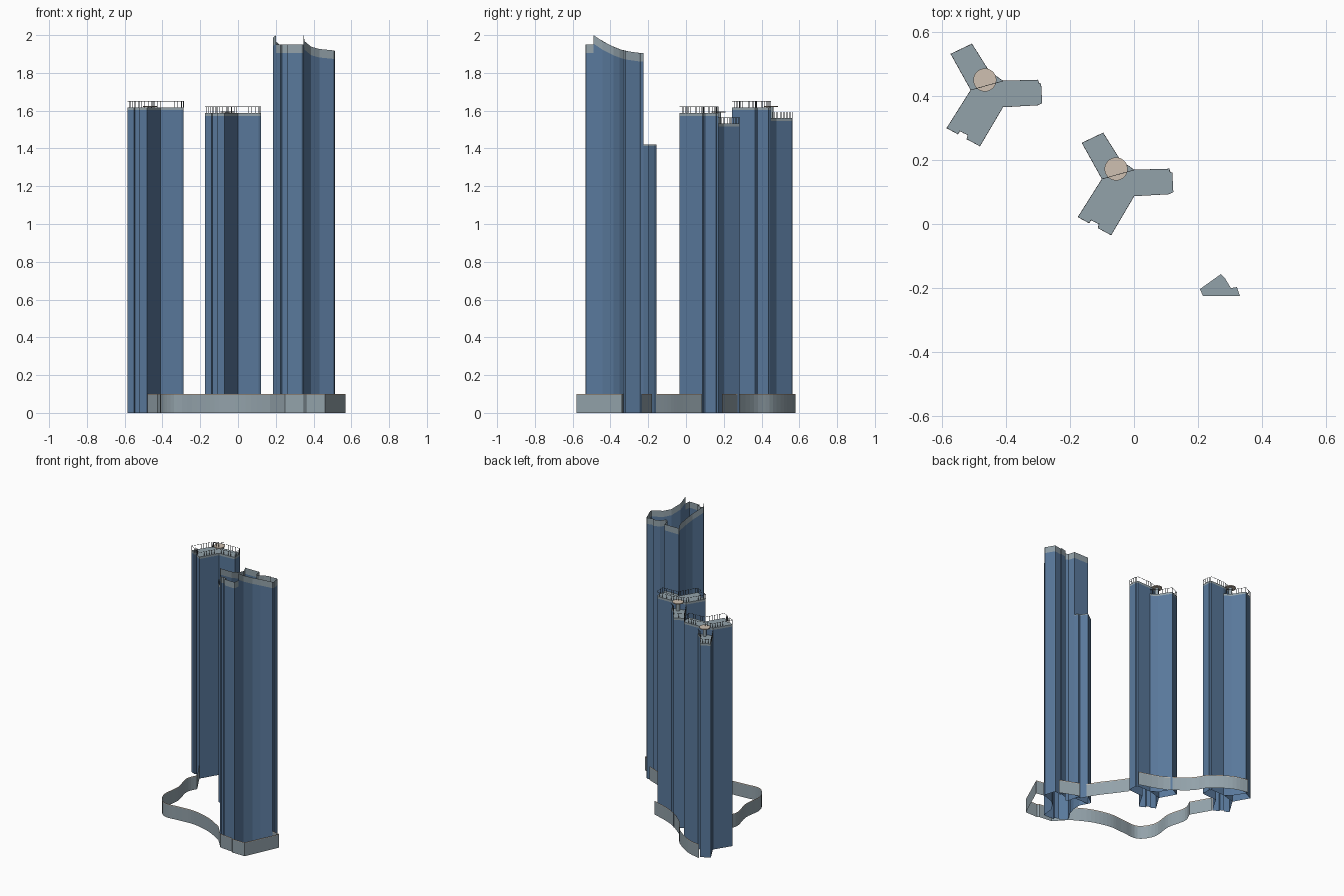
import bpy
import bmesh
from mathutils import Matrix, Vector

cube = bpy.data.objects.get("Cube")
if cube:
    bpy.data.objects.remove(cube)

UNIT = 1 / 320  # plan outlines are drawn in this step


def material(name, rgb):
    mat = bpy.data.materials.new(name)
    mat.use_nodes = True
    mat.diffuse_color = (*rgb, 1)
    mat.node_tree.nodes["Principled BSDF"].inputs["Base Color"].default_value = (*rgb, 1)
    return mat


BLUE = material("blue_glass", (0.1, 0.19, 0.33))
GREY = material("pale_grey", (0.29, 0.36, 0.4))
TAN = material("warm_tan", (0.62, 0.53, 0.44))
DARK = material("dark_metal", (0.06, 0.07, 0.08))


def finish(name, bm, *mats):
    mesh = bpy.data.meshes.new(name)
    bm.to_mesh(mesh)
    bm.free()
    for mat in mats:
        mesh.materials.append(mat)
    obj = bpy.data.objects.new(name, mesh)
    bpy.context.collection.objects.link(obj)
    return obj


def place(outline, centre):
    return [(centre[0] + x * UNIT, centre[1] + y * UNIT) for x, y in outline]


def shell(name, points, levels, mats, closed=True, cap=False):
    """Vertical walls along points; each level is a function of the point."""
    bm = bmesh.new()
    columns = [[bm.verts.new((*p, level(p))) for level in levels] for p in points]
    following = columns[1:] + (columns[:1] if closed else [])
    for a, b in zip(columns, following):
        for i in range(len(levels) - 1):
            face = bm.faces.new((a[i + 1], b[i + 1], b[i], a[i]))
            face.material_index = i
    if cap:
        top = bm.faces.new([c[-1] for c in reversed(columns)])
        top.material_index = len(levels) - 2
    return finish(name, bm, *mats)


def flat(z):
    return lambda p: z


def bar(bm, start, end, width=0.0016):
    """Thin square rod between two points."""
    start, end = Vector(start), Vector(end)
    along = end - start
    turn = along.to_track_quat("Z", "Y").to_matrix().to_4x4()
    size = Matrix.Diagonal((width, width, along.length, 1))
    bmesh.ops.create_cube(bm, size=1, matrix=Matrix.Translation((start + end) / 2) @ turn @ size)


def railing(name, points, z, closed, height=0.032, spacing=0.018):
    bm = bmesh.new()
    ends = points[1:] + (points[:1] if closed else [])
    for a, b in zip(points, ends):
        a, b = Vector((*a, z)), Vector((*b, z))
        up = Vector((0, 0, height))
        bar(bm, a + up, b + up)
        count = max(1, round((b - a).length / spacing))
        for i in range(count):
            foot = a.lerp(b, i / count)
            bar(bm, foot, foot + up)
    finish(name, bm, DARK)


def cylinder(name, centre, radius, bottom, top, mat):
    bm = bmesh.new()
    middle = Matrix.Translation((*centre, (bottom + top) / 2))
    bmesh.ops.create_cone(bm, cap_ends=True, segments=32, radius1=radius,
                          radius2=radius, depth=top - bottom, matrix=middle)
    finish(name, bm, mat)


# Twin towers: two long wings, one lower back wing, railings and a round pad
MAIN = [(-14, -10), (18, -1), (53, 0), (54, -3), (56, -4), (57, -23), (53, -25),
        (18, -27), (-5, -66), (-18, -59), (-17, -55), (-25, -51), (-27, -54), (-38, -48)]
BACK = [(-14, -10), (-34, 26), (-13, 36), (4, 9), (18, -1)]


def twin_tower(name, centre, roof):
    for part, outline, drop, closed in (("main", MAIN, 0, True), ("back_wing", BACK, 0.057, False)):
        points = place(outline, centre)
        z = roof - drop
        shell(f"{name}_{part}", points, [flat(0), flat(z - 0.015), flat(z)],
              (BLUE, GREY), closed, cap=True)
        railing(f"{name}_{part}_railing", points, z, closed)
    cylinder(f"{name}_pad_mast", centre, 0.012, roof - 0.057, roof + 0.002, GREY)
    cylinder(f"{name}_round_pad", centre, 0.036, roof + 0.002, roof + 0.008, TAN)


twin_tower("rear_tower", (-0.466, 0.45), 1.618)
twin_tower("middle_tower", (-0.056, 0.172), 1.588)

# Tall tower: hollow shell with a sweeping crown
TALL_CENTRE = (0.331, -0.344)
TALL = [(0, 38), (3, 22), (9, 19), (18, 29), (33, 33), (33, 30), (49, 33), (51, 31),
        (58, 8), (57, 5), (32, -3), (18, -13), (7, -31), (4, -59), (1, -60), (-22, -59),
        (-21, -54), (-31, -51), (-34, -54), (-46, -42), (-47, -38), (-34, -17),
        (-29, 0), (-28, 21), (-37, 38)]
LOW_WING = [(-37, 38), (-40, 45), (-19, 60), (-15, 56), (-9, 46), (-3, 47), (0, 38)]
STEP_Y = -0.49


def crown(p):
    if p[1] < STEP_Y:
        return 1.95
    t = min((p[1] - STEP_Y) / 0.26, 1)
    return 2 - 0.095 * (1 - (1 - t) ** 2)


def split_at_step(points):
    """Add a pair of points where an edge crosses the crown step."""
    result = []
    for a, b in zip(points, points[1:] + points[:1]):
        result.append(a)
        if (a[1] - STEP_Y) * (b[1] - STEP_Y) < 0:
            side = 0.0004 if a[1] > STEP_Y else -0.0004
            for y in (STEP_Y + side, STEP_Y - side):
                t = (y - a[1]) / (b[1] - a[1])
                result.append((a[0] + t * (b[0] - a[0]), y))
    return result


shell("tall_tower", split_at_step(place(TALL, TALL_CENTRE)),
      [flat(0), lambda p: crown(p) - 0.045, crown], (BLUE, GREY))
shell("tall_tower_low_wing", place(LOW_WING, TALL_CENTRE),
      [flat(0), flat(1.412), flat(1.42)], (BLUE, GREY), closed=False, cap=True)


# Podium: a ribbon wall with a tan top edge, running between the towers
def smooth_path(points, steps=5):
    pts = [Vector(p) for p in points]
    pts = [pts[0]] + pts + [pts[-1]]
    path = []
    for a, b, c, d in zip(pts, pts[1:], pts[2:], pts[3:]):
        for i in range(steps):
            t = i / steps
            path.append(b + (c - a) * t / 2 + (a - b * 2.5 + c * 2 - d / 2) * t ** 2
                        + ((b - c) * 1.5 + (d - a) / 2) * t ** 3)
    return path + [pts[-1]]


def podium_wall(name, points):
    shell(name, [tuple(p) for p in points], [flat(0), flat(0.094), flat(0.1)],
          (GREY, TAN), closed=False)


front_curve = smooth_path([(0.17, -0.47), (0.04, -0.4), (-0.1, -0.365), (-0.22, -0.37),
                           (-0.34, -0.37), (-0.41, -0.27), (-0.4, -0.12),
                           (-0.43, 0.02), (-0.4, 0.1)])
podium_wall("podium_front_wall", [(0.57, -0.34), (0.46, -0.58), (0.36, -0.58), (0.35, -0.57),
                                  (0.25, -0.56)] + front_curve + [(-0.48, 0.24)])
podium_wall("podium_back_wall", smooth_path([(-0.51, 0.58), (-0.4, 0.55), (-0.27, 0.46),
                                             (-0.2, 0.36), (-0.05, 0.25), (0.12, 0.19)]))
podium_wall("podium_right_wall", smooth_path([(0.11, 0.085), (0.17, 0), (0.23, -0.08), (0.28, -0.16)]))
podium_wall("podium_corner_wall", [(0.32, -0.18), (0.46, -0.235)])
# End returns that tie the ribbon to the tall tower
podium_wall("podium_end_wall", [(0.51, -0.33), (0.57, -0.34)])
